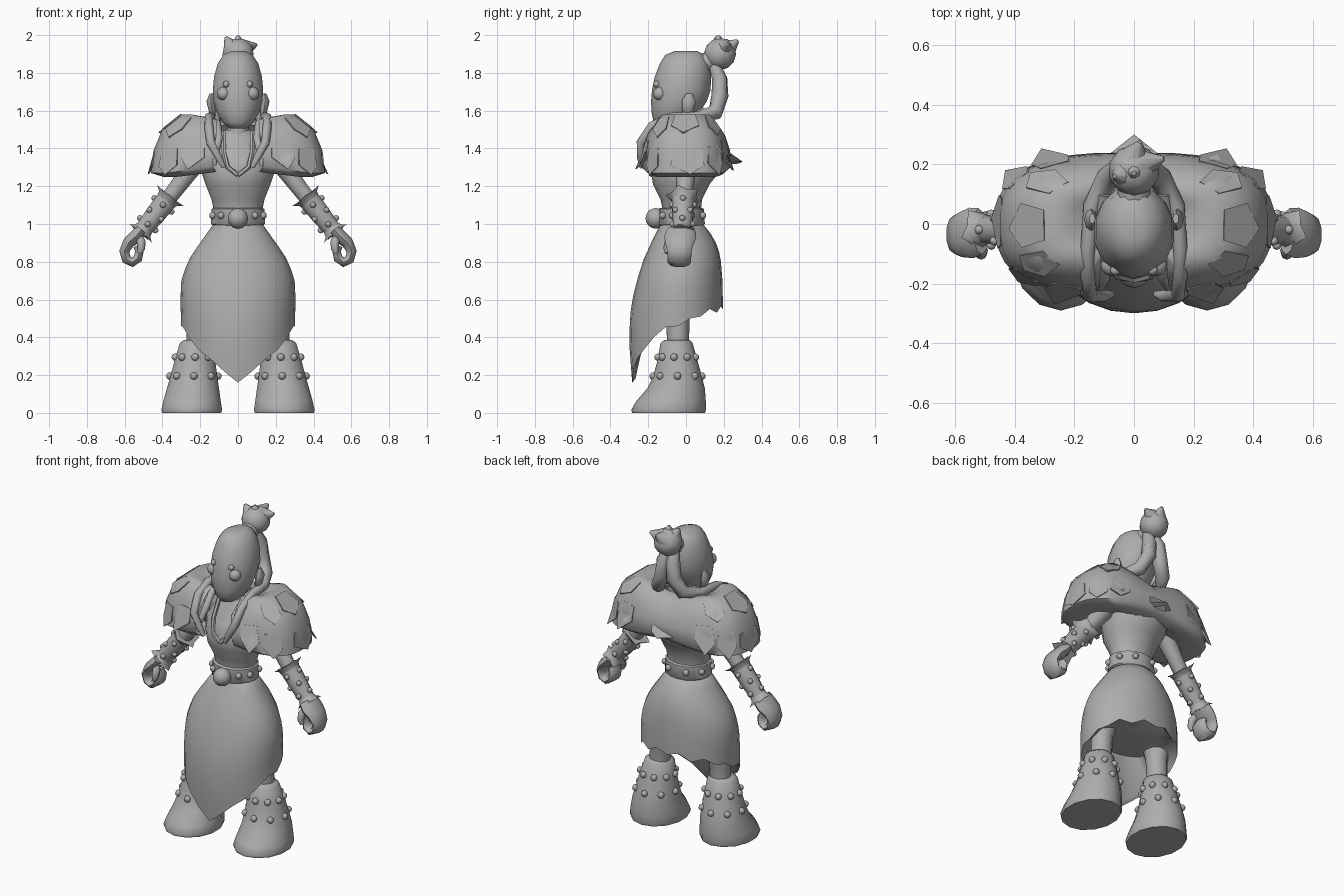
import bpy, bmesh, math
from math import sin, cos, pi, tau
from mathutils import Vector, Matrix

if "Cube" in bpy.data.objects:
    bpy.data.objects.remove(bpy.data.objects["Cube"])

grey = bpy.data.materials.new("plain grey")
grey.diffuse_color = (0.42, 0.42, 0.42, 1)
grey.use_nodes = True
grey.node_tree.nodes["Principled BSDF"].inputs["Base Color"].default_value = grey.diffuse_color


def finish(bm, name, mirror=False, angle=50):
    bmesh.ops.recalc_face_normals(bm, faces=bm.faces)
    me = bpy.data.meshes.new(name)
    bm.to_mesh(me)
    bm.free()
    me.materials.append(grey)
    me.polygons.foreach_set("use_smooth", [True] * len(me.polygons))
    me.set_sharp_from_angle(angle=math.radians(angle))
    ob = bpy.data.objects.new(name, me)
    bpy.context.collection.objects.link(ob)
    if mirror:
        ob.modifiers.new("mirror", 'MIRROR')
    return ob


def add_loft(bm, rings, closed=True, caps=True):
    vs = [[bm.verts.new(p) for p in r] for r in rings]
    n = len(rings[0])
    for a, b in zip(vs, vs[1:]):
        for i in range(n if closed else n - 1):
            j = (i + 1) % n
            bm.faces.new((a[i], a[j], b[j], b[i]))
    if caps:
        bm.faces.new(vs[0])
        bm.faces.new(vs[-1])


def loft(name, rings, mirror=False, closed=True, caps=True, angle=50):
    bm = bmesh.new()
    add_loft(bm, rings, closed, caps)
    return finish(bm, name, mirror, angle)


def ring(x0, x1, y0, y1, z, n=16):
    cx, cy, rx, ry = (x0 + x1) / 2, (y0 + y1) / 2, (x1 - x0) / 2, (y1 - y0) / 2
    return [(cx + rx * sin(tau * i / n), cy - ry * cos(tau * i / n), z) for i in range(n)]


def stack(name, rows, n=16, mirror=False, angle=50):
    """Rows of (half width, front y, back y, z) centred on x = 0."""
    return loft(name, [ring(-w, w, f, b, z, n) for w, f, b, z in rows], mirror, angle=angle)


def tube_rings(path, radii, n=8, side=(0, 1, 0), flat=1.0):
    """Rings along a path; 'flat' stretches the section along 'side'."""
    pts, out = [Vector(p) for p in path], []
    for i, p in enumerate(pts):
        d = (pts[min(i + 1, len(pts) - 1)] - pts[max(i - 1, 0)]).normalized()
        u = Vector(side)
        u = (u - d * u.dot(d)).normalized()
        v = d.cross(u)
        out.append([p + radii[i] * (u * flat * cos(tau * k / n) + v * sin(tau * k / n)) for k in range(n)])
    return out


def balls(name, centres, r, mirror=True, seg=8):
    bm = bmesh.new()
    for c in centres:
        bmesh.ops.create_uvsphere(bm, u_segments=seg, v_segments=seg - 2, radius=r,
                                  matrix=Matrix.Translation(c))
    return finish(bm, name, mirror, 80)


def lerp(tab, s):
    i = max(0, min(int(s), len(tab) - 2))
    return tab[i] + (tab[i + 1] - tab[i]) * (s - i)


def by_z(rows, z, col):
    for a, b in zip(rows, rows[1:]):
        if b[0] <= z <= a[0]:
            return a[col] + (b[col] - a[col]) * (a[0] - z) / (a[0] - b[0])
    return rows[-1][col]


# Torso, neck and head
stack("torso", [(.12, -.12, .08, .96), (.13, -.125, .08, 1.08), (.14, -.135, .085, 1.13),
                (.172, -.175, .125, 1.21), (.195, -.185, .18, 1.28), (.2, -.15, .19, 1.36),
                (.13, -.09, .13, 1.45), (.06, -.07, .06, 1.5)])
stack("neck", [(.07, -.09, .06, 1.42), (.058, -.08, .05, 1.48), (.055, -.08, .05, 1.6)], 12)
stack("head", [(.045, -.15, -.05, 1.505), (.085, -.172, .02, 1.54), (.115, -.182, .07, 1.59),
               (.132, -.185, .11, 1.65), (.137, -.18, .13, 1.71), (.13, -.165, .133, 1.78),
               (.11, -.138, .125, 1.85), (.08, -.11, .1, 1.895), (.04, -.06, .06, 1.915)], 14, angle=60)
balls("eyes", [(.076, -.138, 1.69)], .036, seg=12)
balls("brow_beads", [(.062, -.155, 1.74)], .018)
loft("ears", tube_rings([(.125, .01, 1.57), (.137, .01, 1.6), (.145, .015, 1.65), (.14, .018, 1.69)],
                        [.008, .018, .022, .01], 8, flat=1.7), True)

# Hair knot with loose tips, and the strands that fall from it
bm = bmesh.new()
bmesh.ops.create_icosphere(bm, subdivisions=2, radius=.086, matrix=Matrix.Translation((0, .18, 1.9)))
for base, tip in (((.03, .2, 1.93), (.1, .22, 1.95)), ((-.03, .17, 1.93), (-.065, .16, 1.99)),
                  ((0, .22, 1.93), (.02, .275, 1.97)), ((.0, .18, 1.93), (.0, .17, 1.998))):
    add_loft(bm, tube_rings([base, tip], [.055, .008], 8, (.3, .4, .8)))
finish(bm, "hair_knot")
loft("hair_knot_tie", tube_rings([(0, .06, 1.84), (0, .15, 1.87)], [.06, .05], 10, (1, 0, 0)))
loft("long_strands", tube_rings(
    [(.02, .15, 1.84), (.034, .178, 1.77), (.042, .18, 1.68), (.085, .155, 1.59), (.14, .06, 1.565),
     (.155, -.08, 1.565), (.155, -.18, 1.52), (.145, -.24, 1.43), (.1, -.24, 1.35), (.075, -.235, 1.3)],
    [.032, .042, .045, .042, .03, .024, .024, .024, .02, .012], 8, (.7, .1, .7)), True)
loft("short_strands", tube_rings(
    [(.1, .1, 1.6), (.115, 0, 1.55), (.11, -.1, 1.53), (.1, -.18, 1.45), (.12, -.215, 1.37), (.125, -.22, 1.31)],
    [.02, .02, .02, .02, .018, .01], 8, (.7, .1, .7)), True)
loft("neckline_trim", tube_rings(
    [(.075, -.08, 1.49), (.075, -.14, 1.38), (.055, -.175, 1.3), (0, -.185, 1.26)],
    [.013] * 4, 6, (.5, .5, .2)), True)

# Fur mantle: a swept shoulder cape, open at the front
F = [.28, .45, .66, .87, .97, 1, .86, .45]
Z_SIDE = [1.52, 1.565, 1.58, 1.5, 1.39, 1.27, 1.25, 1.3]
Z_MID = [1.53, 1.54, 1.5, 1.45, 1.39, 1.33, 1.29, 1.27]


def mantle_point(a, s, lift=0.0):
    f, dx = lerp(F, s), abs(sin(a)) ** .7
    x = .462 * f * dx
    if cos(a) > 0:
        x = max(x, .11)
    y = -math.copysign(abs(cos(a)) ** .7, cos(a)) * .24 * f
    w = min(1, dx * 1.25)
    p = Vector((x, y, w * lerp(Z_SIDE, s) + (1 - w) * lerp(Z_MID, s)))
    return p + (p - Vector((x * .6, 0, 1.35))).normalized() * lift


steps = [.17 + (pi - .17) * i / 18 for i in range(19)]
loft("fur_mantle", [[mantle_point(a, s) for a in steps] for s in range(len(F))],
     True, closed=False, caps=False, angle=60)

# Fur tufts: thin leaves lying on the mantle with lifted tips
bm = bmesh.new()
for a, s, da, ds, tip in ((.42, 4.2, .13, .7, .05), (.85, 4.5, .17, .6, .025), (1.6, 4.5, .2, .5, .018),
                          (2.15, 4.4, .18, .6, .035), (2.6, 4.2, .15, .7, .045), (.95, 2.8, .2, .6, .009),
                          (1.55, 2.6, .2, .6, .012), (2.3, 2.7, .2, .6, .015)):
    leaf = [(a - da, s - ds, .004), (a + da, s - ds, .004), (a + da * 1.2, s + ds * .3, .008),
            (a, s + ds, tip), (a - da * 1.2, s + ds * .3, .008)]
    add_loft(bm, [[mantle_point(u, v, h + d) for u, v, h in leaf] for d in (-.012, 0)])
finish(bm, "fur_tufts", True, 60)
bm = bmesh.new()
add_loft(bm, [[(-.11, .2, 1.4), (.11, .2, 1.4), (.1, .22, 1.33), (0, .3, 1.33), (-.1, .22, 1.33)],
              [(-.1, .17, 1.38), (.1, .17, 1.38), (.09, .18, 1.31), (0, .28, 1.32), (-.09, .18, 1.31)]])
finish(bm, "back_fur_point", angle=60)

# Belt with buckle and studs
stack("belt", [(.13, -.135, .085, 1.085), (.14, -.145, .095, 1.08), (.143, -.15, .1, 1.0),
               (.13, -.14, .09, .99)])
balls("belt_buckle", [(0, -.16, 1.03)], .054, False, 14)
balls("belt_studs", [(.143 * sin(a), -.025 - .125 * cos(a), 1.045) for a in (.68, 1.2, 2.0, 2.7)], .019)

# Skirt: long pointed front, shorter ragged back, closed underneath
SK = [(1.0, .13, -.135, .09), (.95, .165, -.16, .13), (.88, .215, -.195, .17), (.8, .268, -.23, .185),
      (.7, .3, -.26, .193), (.6, .305, -.285, .195), (.5, .302, -.298, .195), (.36, .3, -.3, .19),
      (.16, .28, -.285, .18)]
HEM = [.16, .22, .285, .335, .4, .455, .46, .5, .51, .55, .53, .57, .55]
N = 24


def skirt_point(i, t, inset=1.0, up=0.0):
    a = tau * i / N
    z = 1.0 + (HEM[min(i, N - i)] - 1.0) * t
    w, f, b = (by_z(SK, z, c) for c in (1, 2, 3))
    cy = -.04
    return (w * sin(a) * inset, cy + (cy - f if cos(a) > 0 else b - cy) * -cos(a) * inset, z + up)


rows = [[skirt_point(i, t / 9) for i in range(N)] for t in range(10)]
rows.append([skirt_point(i, 1, .93, .02) for i in range(N)])
rows.append([(.2 * sin(tau * i / N), -.04 - .15 * cos(tau * i / N), .55) for i in range(N)])
loft("skirt", rows, angle=60)

# Legs, boots and boot studs
loft("legs", [ring(.11, .28, -.13, .06, .62, 12), ring(.14, .27, -.105, .02, .5, 12),
              ring(.15, .275, -.1, .015, .36, 12)], True)
BOOT = [(.385, .155, .29, -.115, .02), (.37, .133, .31, -.135, .035), (.28, .118, .338, -.15, .06),
        (.19, .106, .362, -.175, .085), (.13, .097, .38, -.205, .1), (.06, .087, .4, -.265, .105),
        (.015, .08, .41, -.29, .105), (0, .085, .405, -.285, .1)]
loft("boots", [ring(x0, x1, y0, y1, z, 14) for z, x0, x1, y0, y1 in BOOT], True)
spots = []
for z, n in ((.295, 9), (.195, 8)):
    spots += ring(*[by_z(BOOT, z, c) for c in (1, 2, 3, 4)], z, n)
balls("boot_studs", spots, .02)

# Arms
loft("arms", tube_rings([(.17, 0, 1.4), (.24, 0, 1.31), (.31, -.005, 1.21), (.38, -.015, 1.12), (.52, -.02, .95)],
                        [.065, .058, .047, .043, .035], 10), True)
elbow, wrist = Vector((.37, -.015, 1.135)), Vector((.505, -.02, .965))
axis = (wrist - elbow).normalized()
loft("bracers", tube_rings([elbow, elbow.lerp(wrist, .5), wrist], [.06, .056, .047], 10), True)
bm = bmesh.new()
for base, d, r in ((elbow, -1, .056), (wrist, 1, .046)):
    cuff = tube_rings([base - axis * d * .03, base, base + axis * d * .015], [r, r + .008, r + .016], 10)
    cuff[2] = [base + (p - base) * (1.32 if k % 2 else .95) for k, p in enumerate(cuff[2])]
    add_loft(bm, cuff)
finish(bm, "bracer_spiked_cuffs", True, 50)
spots = []
for t, k in ((.2, 0), (.5, .5), (.8, 0)):
    c = elbow.lerp(wrist, t)
    u = Vector((0, 1, 0))
    v = axis.cross(u).normalized()
    spots += [c + (.06 - .01 * t) * (u * cos(tau * (i + k) / 4) + v * sin(tau * (i + k) / 4)) for i in range(4)]
balls("bracer_studs", spots, .016)

# Hands curled into a closed ring grip
loft("hands", tube_rings(
    [(.515, -.025, .965), (.545, -.03, .93), (.58, -.035, .9), (.602, -.035, .855), (.59, -.035, .812),
     (.56, -.035, .797), (.53, -.035, .818), (.522, -.035, .855), (.535, -.035, .885)],
    [.034, .037, .033, .028, .027, .027, .026, .024, .02], 10, flat=2.3), True)
loft("thumbs", tube_rings([(.535, -.06, .94), (.512, -.09, .905), (.512, -.1, .87), (.52, -.1, .845)],
                          [.024, .024, .02, .012], 8, (1, 0, 0)), True)
